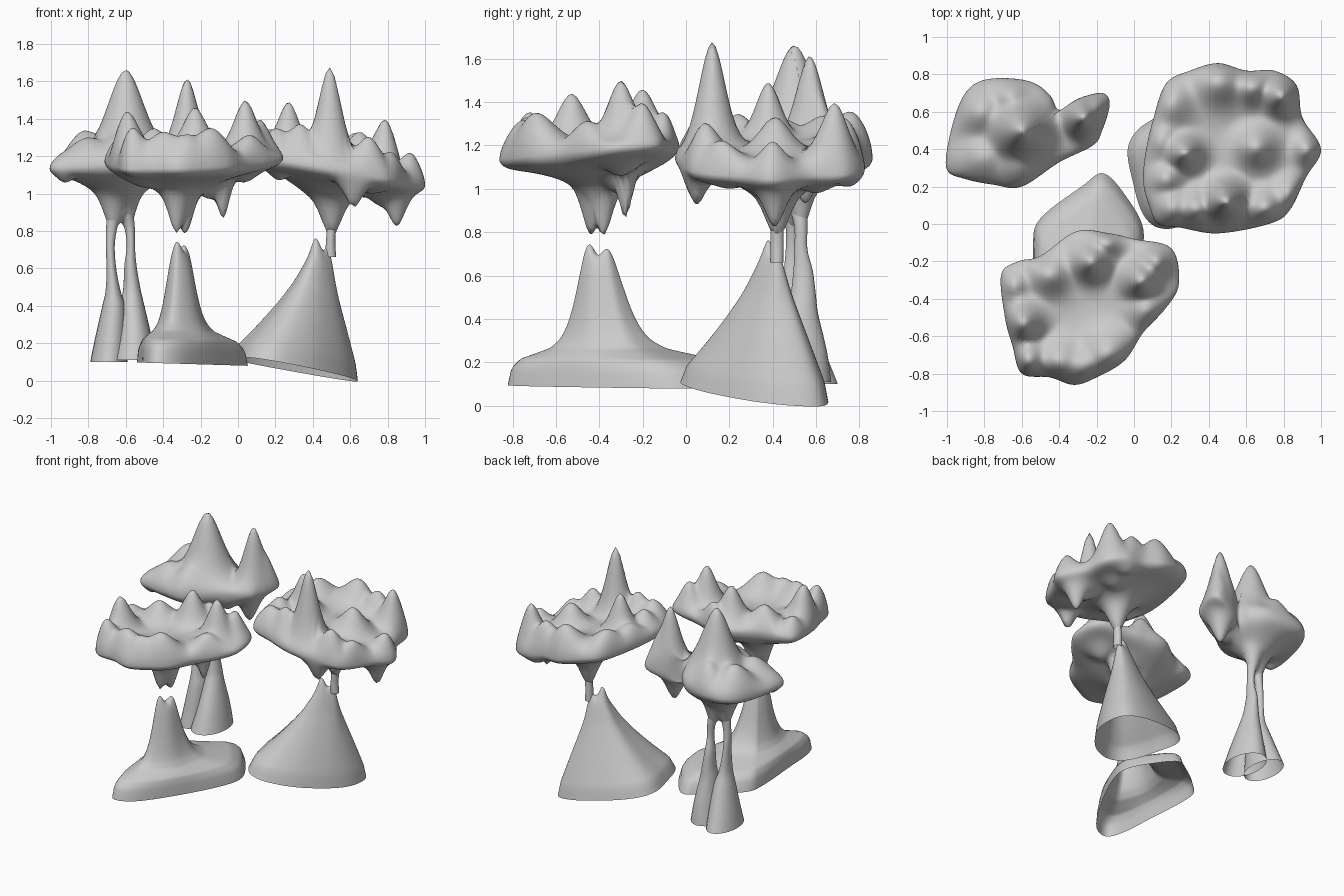
import bpy, math
from mathutils import Vector

if "Cube" in bpy.data.objects:
    bpy.data.objects.remove(bpy.data.objects["Cube"])


def smooth_loop(pts, sub=7):
    """Closed Catmull-Rom curve through 2D points."""
    out, n = [], len(pts)
    for i in range(n):
        a, b, c, d = (Vector(pts[(i + k) % n]) for k in (-1, 0, 1, 2))
        for j in range(sub):
            t = j / sub
            out.append(0.5 * (2 * b + (c - a) * t + (2 * a - 5 * b + 4 * c - d) * t * t
                              + (3 * b - a - 3 * c + d) * t ** 3))
    return out


def interp(table, t):
    """Linear lookup in a (key, value) table with rising keys."""
    for (a, u), (b, v) in zip(table, table[1:]):
        if t <= b:
            return u + (v - u) * (max(t, a) - a) / (b - a)
    return table[-1][1]


def soft(table, t):
    """Lookup averaged over a small window to round the profile corners."""
    return sum(interp(table, min(1, t) - k * .02 * (1 - t)) for k in range(-3, 4)) / 7


def skin(name, rings, tip_start=None, tip_end=None):
    """Bridge equal-length rings of points and close either end with a fan."""
    n = len(rings[0])
    verts = [p for r in rings for p in r]
    faces = [(i * n + j, i * n + (j + 1) % n, (i + 1) * n + (j + 1) % n, (i + 1) * n + j)
             for i in range(len(rings) - 1) for j in range(n)]
    for tip, base, flip in ((tip_start, 0, True), (tip_end, (len(rings) - 1) * n, False)):
        if tip:
            k = len(verts)
            verts.append(tip)
            for j in range(n):
                a, b = base + j, base + (j + 1) % n
                faces.append((b, a, k) if flip else (a, b, k))
    me = bpy.data.meshes.new(name)
    me.from_pydata(verts, [], faces)
    me.polygons.foreach_set("use_smooth", [True] * len(faces))
    ob = bpy.data.objects.new(name, me)
    bpy.context.collection.objects.link(ob)
    return ob


def bumps(x, y, peaks, level, power):
    """Blend of peaks (x, y, z, width) measured from a level."""
    s = sum((abs(z - level) * math.exp(-(math.hypot(x - px, y - py) / w) ** power)) ** 3
            for px, py, z, w in peaks)
    return s ** (1 / 3)


def cap(name, outline, centre, mid, tilt, thick, tops, drops):
    """Rocky cap: peaks above, stalactites below, rounded rim between."""
    c, edge, R = Vector(centre), smooth_loop(outline), 32

    def point(p, t, up):
        q = c + (p - c) * t
        e = math.sqrt(max(0, 1 - t ** 9))
        d = (q.x - c.x) * tilt[0] + (q.y - c.y) * tilt[1]
        if up:
            h = thick[0] + bumps(q.x, q.y, tops, mid + thick[0] + d, 1.9)
        else:
            h = -thick[1] - bumps(q.x, q.y, drops, mid - thick[1] + d, 1.9)
        return (q.x, q.y, mid + d + h * e)
    ts = [math.sin(i / R * math.pi / 2) ** 0.9 for i in range(1, R + 1)]
    rings = [[point(p, t, False) for p in edge] for t in ts]
    rings += [[point(p, t, True) for p in edge] for t in reversed(ts[:-1])]
    return skin(name, rings, point(c, 0, False), point(c, 0, True))


def mound(name, outline, centre, profile, floor, tips, roundness):
    """Open-bottomed stalagmite: outline shrinks and rounds off while rising."""
    c, edge, R = Vector(centre), smooth_loop(outline), 40
    mean = sum((p - c).length for p in edge) / len(edge)

    def point(p, s):
        v = p - c
        k = roundness * (1 - s)
        q = c + v.normalized() * (v.length * (1 - k) + mean * k) * s if s else c
        z = soft(profile, s) + floor(q.x, q.y) * s
        z += sum(h * math.exp(-(math.hypot(q.x - x, q.y - y) / w) ** 2) for x, y, h, w in tips)
        return (q.x, q.y, z)
    rings = [[point(p, (1 - i / R) ** 1.3) for p in edge] for i in range(R)]
    return skin(name, rings, None, point(c, 0))


def column(name, path):
    """Open tube through (x, y, z, rx, ry) stations."""
    rings = []
    for i in range(len(path) - 1):
        a, b, c, d = (path[max(0, min(len(path) - 1, i + k))] for k in (-1, 0, 1, 2))
        for j in range(5):
            t = j / 5
            x, y, z, rx, ry = (0.5 * (2 * q + (r - p) * t + (2 * p - 5 * q + 4 * r - s) * t * t
                               + (3 * q - p - 3 * r + s) * t ** 3) for p, q, r, s in zip(a, b, c, d))
            rings.append([(x + rx * math.cos(k * math.tau / 24), y + ry * math.sin(k * math.tau / 24), z)
                          for k in range(24)])
    return skin(name, rings)


# Front cap
cap("front_cap",
    [(-.71, -.27), (-.62, -.2), (-.5, -.17), (-.31, -.04), (-.13, -.05), (0, -.08), (.2, -.13), (.24, -.32),
     (.17, -.45), (.05, -.58), (-.05, -.73), (-.2, -.82), (-.32, -.86), (-.45, -.82), (-.6, -.8),
     (-.65, -.65), (-.69, -.5)],
    (-.25, -.43), 1.17, (0.02, .08), (.05, .05),
    [(-.6, -.53, 1.46, .1), (-.58, -.73, 1.39, .1), (.04, -.3, 1.5, .085), (-.23, -.2, 1.46, .09),
     (-.45, -.27, 1.35, .1), (.12, -.2, 1.41, .08), (-.4, -.74, 1.34, .12), (-.14, -.7, 1.36, .13),
     (.07, -.46, 1.32, .1), (-.65, -.33, 1.31, .08), (-.27, -.76, 1.32, .11), (-.15, -.09, 1.38, .08)],
    [(-.3, -.4, 1.0, .26), (-.31, -.4, .92, .13), (-.33, -.44, .815, .065), (-.28, -.38, .815, .065),
     (-.08, -.28, .87, .05), (-.15, -.3, .98, .1), (-.5, -.5, 1.04, .14), (.03, -.3, 1.06, .1)])

# Right cap
cap("right_cap",
    [(.13, 0), (.08, .1), (.05, .22), (.06, .37), (.1, .55), (.17, .75), (.3, .82), (.45, .86), (.6, .82),
     (.75, .82), (.87, .74), (.9, .57), (1, .4), (.92, .25), (.83, .07), (.72, 0), (.45, -.05), (.25, -.02)],
    (.5, .4), 1.13, (-.17, 0), (.07, .06),
    [(.49, .12, 1.68, .085), (.27, .38, 1.49, .08), (.65, .41, 1.33, .1), (.79, .69, 1.42, .09),
     (.93, .4, 1.24, .075), (.7, .08, 1.32, .09), (.84, .15, 1.26, .09), (.2, .08, 1.36, .1),
     (.33, .08, 1.38, .09), (.17, .24, 1.35, .08), (.18, .65, 1.36, .12), (.45, .77, 1.37, .13),
     (.63, .74, 1.34, .1), (.13, .45, 1.34, .1)],
    [(.5, .42, .93, .19), (.5, .42, .78, .085), (.85, .41, .82, .065), (.78, .4, .93, .11), (.62, .04, .9, .06),
     (.22, .2, 1.07, .06), (.7, .76, 1.0, .08), (.72, .2, 1.0, .1), (.68, .6, .98, .1)])

# Back cap with its side lobe
cap("back_cap",
    [(-1, .29), (-.99, .45), (-.93, .65), (-.85, .75), (-.72, .78), (-.55, .76), (-.45, .69), (-.4, .61),
     (-.3, .67), (-.17, .7), (-.13, .64), (-.17, .5), (-.22, .42), (-.4, .33), (-.6, .2), (-.75, .21),
     (-.9, .24)],
    (-.58, .48), 1.16, (.06, 0), (.05, .05),
    [(-.6, .5, 1.66, .135), (-.27, .57, 1.62, .085), (-.82, .6, 1.34, .13), (-.8, .36, 1.3, .13),
     (-.62, .32, 1.32, .12), (-.93, .35, 1.22, .08), (-.66, .68, 1.34, .1), (-.2, .62, 1.42, .07)],
    [(-.63, .5, .93, .18), (-.67, .49, .82, .075), (-.59, .53, .82, .065), (-.29, .55, .93, .075),
     (-.93, .32, 1.05, .05), (-.4, .45, 1.03, .1)])

# Front stalagmite with its long flat foot
mound("front_stalagmite",
      [(-.54, -.12), (-.52, -.45), (-.5, -.7), (-.44, -.82), (-.3, -.75), (-.12, -.48), (.02, -.2),
       (.05, -.03), (-.03, .13), (-.16, .27), (-.28, .2), (-.5, .03)],
      (-.31, -.41),
      [(0, .68), (.12, .68), (.17, .63), (.24, .5), (.31, .39), (.4, .31), (.52, .265), (.68, .24),
       (.85, .215), (.96, .17), (1, .09)],
      lambda x, y: -.03 * (x + .3),
      [(-.33, -.45, .07, .035), (-.285, -.36, .05, .035)], .6)

# Right stalagmite on a slanted foot
mound("right_stalagmite",
      [(-.03, .42), (0, .2), (.05, .05), (.13, -.02), (.25, -.01), (.42, .1), (.58, .3), (.64, .48), (.6, .63),
       (.4, .65), (.1, .56)],
      (.45, .4),
      [(0, .68), (.12, .68), (.2, .62), (.32, .51), (.5, .38), (.75, .21), (.93, .09), (1, 0)],
      lambda x, y: .135 - .165 * x - .06 * y,
      [(.415, .38, .08, .03), (.495, .42, .06, .03)], .15)
column("right_strand", [(.495, .42, .66, .03, .03), (.495, .42, .74, .025, .03), (.5, .42, .82, .025, .03),
                        (.5, .42, .88, .03, .03)])

# Twin columns under the back cap, fused at the foot
column("back_column_left",
       [(-.69, .53, .1, .1, .17), (-.68, .52, .2, .09, .14), (-.665, .5, .38, .065, .09),
        (-.668, .49, .48, .04, .06), (-.677, .49, .6, .026, .042), (-.683, .49, .72, .024, .03),
        (-.675, .49, .82, .03, .03), (-.66, .49, .9, .04, .04)])
column("back_column_right",
       [(-.555, .49, .11, .12, .18), (-.555, .51, .25, .09, .14), (-.565, .53, .42, .06, .08),
        (-.568, .54, .5, .045, .06), (-.575, .54, .62, .032, .045), (-.573, .53, .72, .022, .03),
        (-.58, .53, .82, .028, .03), (-.6, .52, .9, .04, .04)])
